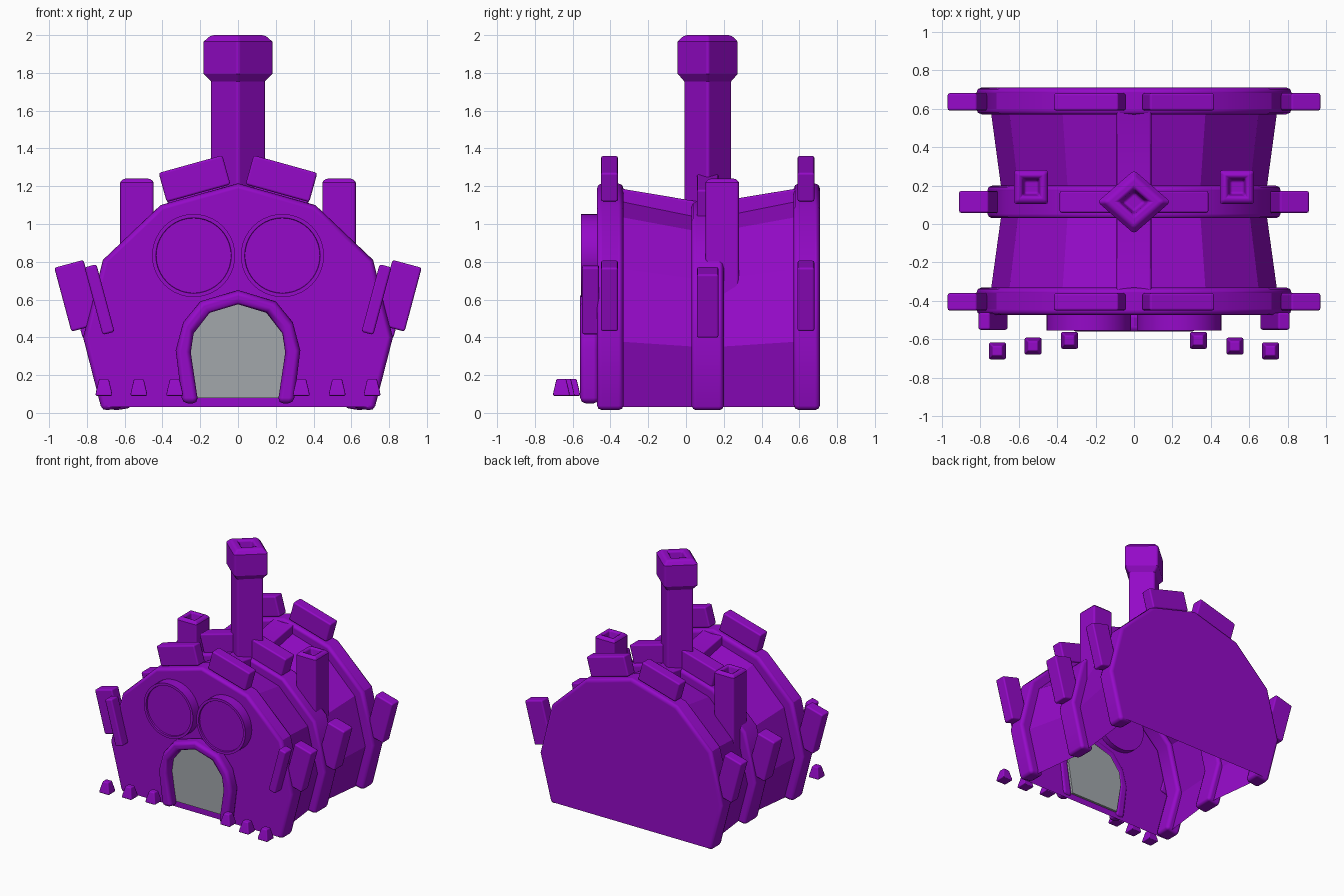
import bpy, bmesh, math
from mathutils import Matrix, Vector

if "Cube" in bpy.data.objects:
    bpy.data.objects.remove(bpy.data.objects["Cube"])


def material(name, rgb):
    m = bpy.data.materials.new(name)
    m.diffuse_color = (*rgb, 1)
    m.use_nodes = True
    m.node_tree.nodes["Principled BSDF"].inputs["Base Color"].default_value = m.diffuse_color
    return m


PURPLE = material("purple", (0.30, 0.003, 0.58))
GREY = material("door grey", (0.36, 0.39, 0.41))


def finish(name, bm, bevel=0, limit=50, smooth=32, mat=PURPLE, recalc=True):
    if recalc:
        bmesh.ops.recalc_face_normals(bm, faces=bm.faces)
    me = bpy.data.meshes.new(name)
    bm.to_mesh(me)
    bm.free()
    ob = bpy.data.objects.new(name, me)
    bpy.context.collection.objects.link(ob)
    me.materials.append(mat)
    if smooth:
        bpy.ops.object.select_all(action='DESELECT')
        ob.select_set(True)
        bpy.context.view_layer.objects.active = ob
        bpy.ops.object.shade_smooth_by_angle(angle=math.radians(smooth))
    if bevel:
        mod = ob.modifiers.new("soft edges", 'BEVEL')
        mod.width = bevel
        mod.segments = 2
        mod.limit_method = 'ANGLE'
        mod.angle_limit = math.radians(limit)
        mod.harden_normals = True
    return ob


def mirrored(half):
    """Right half from the foot to the apex, continued down the left side."""
    return half + [(-x, z) for x, z in reversed(half[:-1])]


def loft(name, sections, closed=True, caps=True, **kw):
    """Skin a list of equal-length 3D point loops."""
    bm = bmesh.new()
    rows = [[bm.verts.new(p) for p in s] for s in sections]
    n = len(rows[0])
    for a, b in zip(rows, rows[1:]):
        for i in range(n if closed else n - 1):
            j = (i + 1) % n
            bm.faces.new((a[i], a[j], b[j], b[i]))
    if caps:
        bm.faces.new(rows[0])
        bm.faces.new(rows[-1])
    return finish(name, bm, **kw)


def arch(name, outer, inner, y0, y1, bevel):
    """Open arch band between two outlines."""
    o, i = mirrored(outer), mirrored(inner)
    sections = [[(a[0], y0, a[1]), (a[0], y1, a[1]),
                 (b[0], y1, b[1]), (b[0], y0, b[1])] for a, b in zip(o, i)]
    return loft(name, sections, bevel=bevel)


def sheet(name, outline, y, front):
    bm = bmesh.new()
    pts = outline if front else outline[::-1]
    bm.faces.new([bm.verts.new((x, y, z)) for x, z in pts])
    return finish(name, bm, smooth=0, recalc=False)


def plate(name, x, y, z, size, tilt, bevel=0.012):
    bm = bmesh.new()
    bmesh.ops.create_cube(bm, size=1)
    m = Matrix.Translation((x, y, z)) @ Matrix.Rotation(math.radians(tilt), 4, 'Y')
    bm.transform(m @ Matrix.Diagonal((*size, 1)))
    return finish(name, bm, bevel=bevel)


def stack(name, x, y, rings, turn=0, sy=1, bevel=0.014):
    """Four-sided tower from (half diagonal, height) rings."""
    secs = []
    for r, z in rings:
        secs.append([(x + r * math.cos(turn + k * math.pi / 2),
                      y + sy * r * math.sin(turn + k * math.pi / 2), z) for k in range(4)])
    return loft(name, secs, bevel=bevel)


SHELL = [(0.72, 0.01), (0.82, 0.40), (0.715, 0.81), (0.41, 1.10), (0, 1.215)]
INNER = [(0.60, 0.03), (0.70, 0.40), (0.61, 0.75), (0.35, 1.00), (0, 1.10)]


def scaled(pts, sx, sz, floor=0.01):
    return [(x * sx, max(z * sz, floor)) for x, z in pts]


# hollow waisted body
loft("body_shell",
     [[(x, y, z) for x, z in mirrored(scaled(SHELL, sx, sz, 0.03))]
      for y, sx, sz in [(-0.45, 0.905, 0.94), (-0.33, 0.905, 0.94), (0.115, 0.83, 0.865),
                        (0.57, 0.905, 0.94), (0.69, 0.905, 0.94)]],
     closed=False, caps=False, smooth=0)

# three arched bands
arch("front_band", SHELL, INNER, -0.472, -0.33, 0.028)
arch("back_band", SHELL, INNER, 0.57, 0.71, 0.028)
arch("middle_band", scaled(SHELL, 0.93, 0.94), scaled(INNER, 0.93, 0.94), 0.03, 0.20, 0.025)

# end walls
wall = mirrored([(0.69, 0.03), (0.79, 0.40), (0.69, 0.80), (0.395, 1.075), (0, 1.185)])
sheet("front_wall", wall, -0.473, True)
sheet("back_wall", wall, 0.711, False)

# ridge beam dipping to the middle
loft("roof_ridge",
     [[(-0.09, y, t - 0.1), (0.09, y, t - 0.1), (0.09, y, t), (-0.09, y, t)]
      for y, t in [(-0.36, 1.19), (0.115, 1.11), (0.60, 1.19)]], bevel=0.012)

# armour plates on the bands
for side, s in (("right", 1), ("left", -1)):
    for band, y in (("front", -0.405), ("back", 0.635)):
        plate(f"{band}_roof_plate_{side}", s * 0.23, y, 1.24, (0.35, 0.09, 0.16), s * 15.5)
        plate(f"{band}_side_plate_{side}", s * 0.85, y, 0.62, (0.16, 0.09, 0.35), -s * 165)
    plate(f"middle_roof_plate_{side}", s * 0.20, 0.115, 1.15, (0.35, 0.115, 0.16), s * 15.5)
    plate(f"middle_side_plate_{side}", s * 0.79, 0.115, 0.585, (0.16, 0.115, 0.35), -s * 165)
    plate(f"face_plate_{side}", s * 0.733, -0.505, 0.60, (0.065, 0.09, 0.37), -s * 165)

    # corner chimneys with a sunken flue
    stack(f"small_chimney_{side}", s * 0.535, 0.192,
          [(0.125, 0.55), (0.125, 1.22), (0.105, 1.24), (0.066, 1.24), (0.05, 1.18)],
          turn=math.pi / 4)

    # round windows: raised disc with a slim rim
    bm = bmesh.new()
    n = 40
    loops = []
    for r, y in [(0.22, -0.43), (0.22, -0.555), (0.20, -0.555), (0.198, -0.543)]:
        loops.append([bm.verts.new((s * 0.235 + r * math.cos(2 * math.pi * k / n), y,
                                    0.833 + r * math.sin(2 * math.pi * k / n)))
                      for k in range(n)])
    for a, b in zip(loops, loops[1:]):
        for k in range(n):
            bm.faces.new((a[k], a[(k + 1) % n], b[(k + 1) % n], b[k]))
    bm.faces.new(loops[0])
    bm.faces.new(loops[-1])
    finish(f"round_window_{side}", bm)

    # small ground pegs
    for k, (x, y) in enumerate([(0.335, -0.605), (0.525, -0.635), (0.71, -0.66)]):
        stack(f"peg_{side}_{k + 1}", s * x, y, [(0.064, 0.09), (0.058, 0.115), (0.036, 0.18)],
              turn=math.pi / 4, bevel=0.008)

# main chimney with a flared cap and flue
stack("main_chimney", 0, 0.115,
      [(0.15, 1.0), (0.15, 1.755), (0.19, 1.795), (0.19, 1.965),
       (0.15, 2.0), (0.08, 2.0), (0.06, 1.92)], sy=0.87, bevel=0.016)

# doorway
OPENING = [(0.21, 0.05), (0.25, 0.32), (0.235, 0.42), (0.15, 0.53), (0, 0.575)]
arch("door_frame", [(0.295, 0.05), (0.33, 0.33), (0.29, 0.48), (0.20, 0.59), (0, 0.65)],
     OPENING, -0.56, -0.46, 0.03)
door = mirrored([(0.215, 0.08)] + [(x * 1.02, z + 0.005) for x, z in OPENING[1:]])
loft("door", [[(x, y, z) for x, z in door] for y in (-0.485, -0.455)], mat=GREY, smooth=0)
